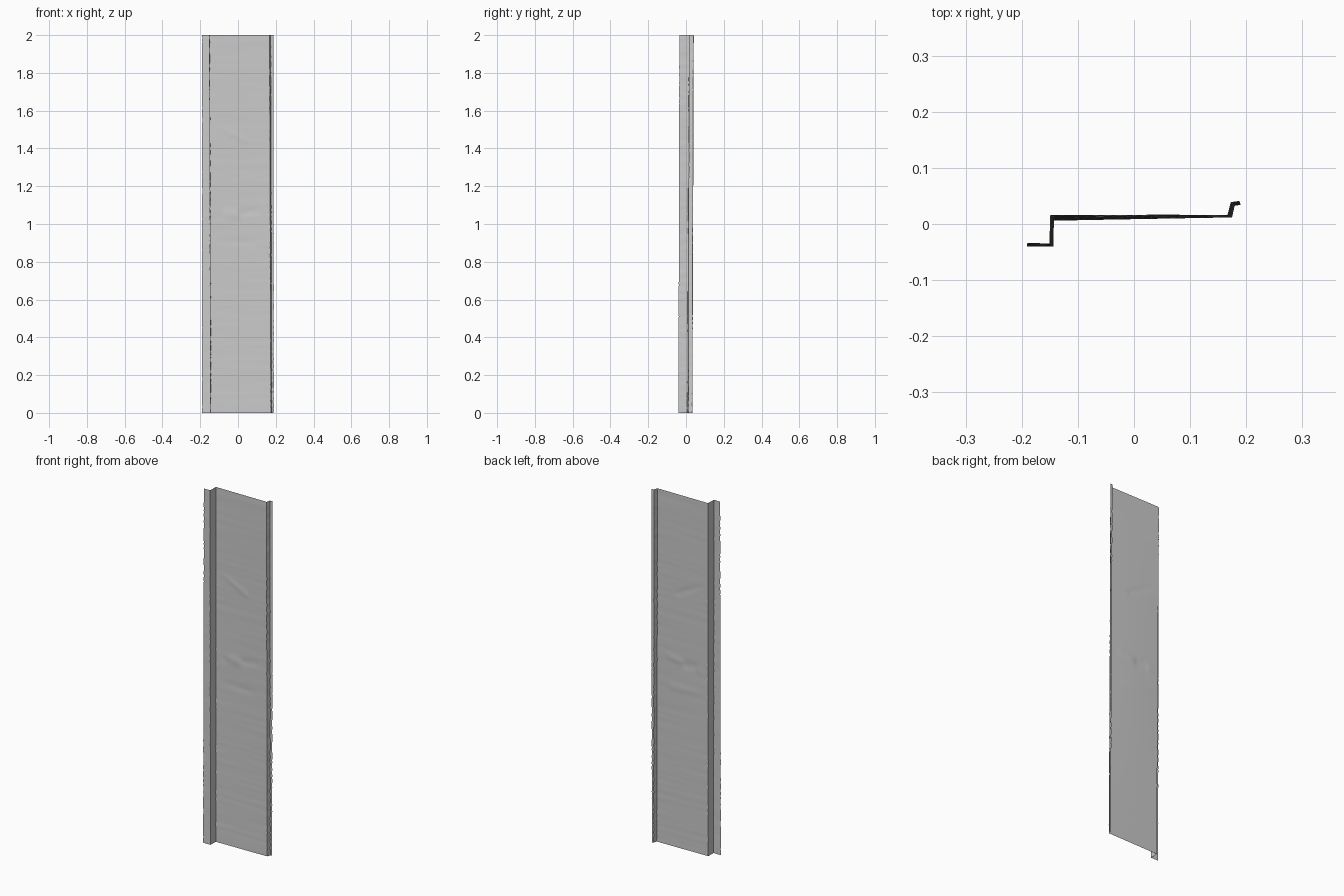
import bpy, bmesh, math, random

if "Cube" in bpy.data.objects:
    bpy.data.objects.remove(bpy.data.objects["Cube"])

random.seed(4)
HEIGHT, ROWS = 2.0, 160

# Bent sheet cross-section (x, y) at the bottom and top; it leans and twists slightly
BOTTOM = [(-0.19, -0.040), (-0.144, -0.040), (-0.143, 0.006),
          (0.174, 0.012), (0.179, 0.033), (0.189, 0.034)]
TOP = [(-0.19, -0.034), (-0.150, -0.035), (-0.149, 0.016),
       (0.167, 0.016), (0.173, 0.039), (0.188, 0.041)]
CUTS = [3, 4, 32, 3, 2]   # columns in each strip of the profile
PANEL = 2                 # index of the wide flat strip


def lerp(a, b, t):
    return a + (b - a) * t


def crease(x, z, x0, z0, x1, z1, depth, width):
    """Small dent along a line between two points on the panel."""
    dx, dz = x1 - x0, z1 - z0
    t = max(0, min(1, ((x - x0) * dx + (z - z0) * dz) / (dx * dx + dz * dz)))
    d = math.hypot(x - x0 - t * dx, z - z0 - t * dz)
    return depth * math.exp(-(d / width) ** 2)


def panel_relief(x, z, u):
    bow = 0.002 * math.sin(math.pi * u) * math.sin(math.pi * z / HEIGHT)
    dents = (crease(x, z, -0.11, 1.52, 0.04, 1.44, -0.002, 0.012)
             + crease(x, z, -0.10, 1.04, 0.10, 1.07, 0.002, 0.015)
             + crease(x, z, -0.06, 1.05, -0.01, 1.05, -0.004, 0.02)
             + crease(x, z, -0.10, 0.91, 0.08, 0.90, 0.0015, 0.015))
    return bow + dents * math.sin(math.pi * u)


# Bent metal sheet: loft the profile from bottom to top
bm = bmesh.new()
grid, folds = [], []
for r in range(ROWS + 1):
    t = r / ROWS
    z = t * HEIGHT
    prof = [(lerp(a[0], b[0], t), lerp(a[1], b[1], t)) for a, b in zip(BOTTOM, TOP)]
    # slightly uneven fold lines and outer edges
    prof = [(x + random.uniform(-0.001, 0.001), y + random.uniform(-0.0004, 0.0004))
            for x, y in prof]
    row = []
    for s, n in enumerate(CUTS):
        (x0, y0), (x1, y1) = prof[s], prof[s + 1]
        for i in range(n):
            u = i / n
            x, y = lerp(x0, x1, u), lerp(y0, y1, u)
            if s == PANEL:
                y += panel_relief(x, z, u)
            row.append(bm.verts.new((x, y, z)))
    row.append(bm.verts.new((*prof[-1], z)))
    grid.append(row)

for lower, upper in zip(grid, grid[1:]):
    for i in range(len(lower) - 1):
        bm.faces.new((lower[i], lower[i + 1], upper[i + 1], upper[i]))

mesh = bpy.data.meshes.new("bent_sheet")
bm.to_mesh(mesh)
bm.free()
sheet = bpy.data.objects.new("bent_sheet", mesh)
bpy.context.collection.objects.link(sheet)
bpy.context.view_layer.objects.active = sheet
sheet.select_set(True)
bpy.ops.object.shade_smooth_by_angle(angle=math.radians(30))
